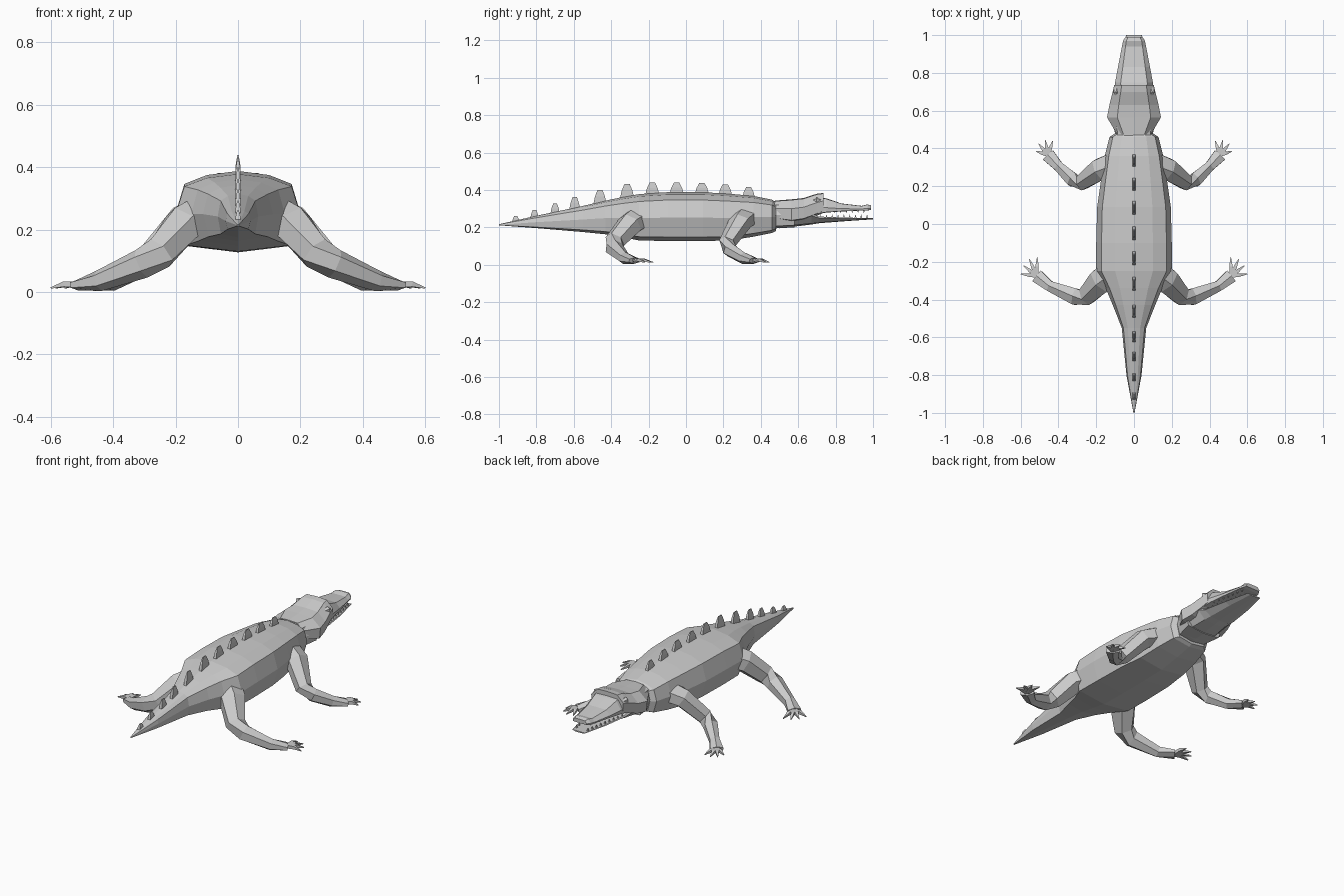
import bpy, bmesh, math
from mathutils import Vector

if "Cube" in bpy.data.objects:
    bpy.data.objects.remove(bpy.data.objects["Cube"])

UP = Vector((0, 0, 1))


def add_part(name, lofts, mirror=False):
    """One flat-shaded object from several lofts (each a list of equal-sized rings)."""
    bm = bmesh.new()
    for rings in lofts:
        rows = [[bm.verts.new(p) for p in r] for r in rings]
        n = len(rows[0])
        for a, b in zip(rows, rows[1:]):
            for i in range(n):
                j = (i + 1) % n
                bm.faces.new((a[i], a[j], b[j], b[i]))
        bm.faces.new(rows[0])
        bm.faces.new(rows[-1])
    bmesh.ops.recalc_face_normals(bm, faces=bm.faces)
    me = bpy.data.meshes.new(name)
    bm.to_mesh(me)
    bm.free()
    ob = bpy.data.objects.new(name, me)
    bpy.context.collection.objects.link(ob)
    if mirror:
        ob.modifiers.new("mirror", 'MIRROR').use_mirror_merge = False
    return ob


def section(profile, y, w, top, bot):
    """Closed symmetric cross-section from a half profile of (width, height) factors."""
    right = [(u * w, y, bot + v * (top - bot)) for u, v in profile]
    left = [(-x, yy, z) for x, yy, z in reversed(right[1:-1])]
    return right + left


def tube(stations, sides=6):
    """Limb along stations of (x, y, z, half width, half height)."""
    pts = [Vector(s[:3]) for s in stations]
    rings = []
    for i, s in enumerate(stations):
        t = (pts[min(i + 1, len(pts) - 1)] - pts[max(i - 1, 0)]).normalized()
        side = t.cross(UP).normalized()
        up = side.cross(t)
        ring = []
        for k in range(sides):
            a = 2 * math.pi * (k + 0.5) / sides
            p = pts[i] + side * s[3] * math.cos(a) + up * s[4] * math.sin(a)
            p.z = max(p.z, 0)
            ring.append(p)
        rings.append(ring)
    return rings


# Body and tail
BODY = [(0, 1), (.5, .95), (.86, .84), (1, .48), (.84, .08), (0, 0)]
add_part("body_and_tail", [[section(BODY, *s) for s in [
    (.48, .10, .335, .18), (.46, .13, .348, .17), (.36, .155, .368, .15),
    (.23, .175, .38, .13), (.09, .195, .388, .127), (-.10, .20, .388, .127),
    (-.25, .20, .378, .13), (-.34, .15, .362, .147), (-.43, .112, .343, .163),
    (-.55, .065, .315, .175), (-.80, .04, .262, .196), (-1, .003, .217, .211)]]])

# Neck
add_part("neck", [[section(BODY, *s) for s in [
    (.44, .12, .34, .18), (.48, .10, .342, .195), (.58, .125, .345, .20)]]])

# Skull and upper jaw
HEAD = [(0, 1), (.62, .97), (1, .6), (.96, .1), (0, 0)]
SNOUT = [(0, 1), (.7, .97), (1, .35), (.97, .03), (0, 0)]
skull = [section(HEAD, *s) for s in [
    (.475, .09, .343, .24), (.565, .143, .35, .225), (.63, .13, .357, .235),
    (.70, .113, .38, .262)]]
skull.append(section(HEAD, .735, .105, .384, .278))
add_part("skull", [skull])
add_part("upper_jaw", [[section(SNOUT, *s) for s in [
    (.67, .11, .37, .265), (.75, .10, .355, .279), (.83, .085, .328, .285),
    (.94, .064, .315, .29), (.97, .058, .323, .29), (.99, .045, .317, .294)]]])

# Lower jaw
JAW = [(0, 1), (.95, 1), (1, .8), (.6, .1), (0, 0)]
add_part("lower_jaw", [[section(JAW, *s) for s in [
    (.50, .09, .28, .195), (.57, .13, .285, .203), (.67, .112, .275, .215),
    (.71, .10, .258, .222), (.85, .077, .252, .233), (1, .042, .25, .243)]]])

# Eyes under the brow
add_part("eyes", [tube([(.085, .675, .338, .008, .010), (.095, .70, .345, .018, .018),
                        (.09, .73, .341, .006, .008)])], True)

# Teeth along both jaws
teeth = []
for i in range(9):
    y = .72 + i * .031
    x = .093 - (y - .72) * .20
    for base, tip, dy in ((.248, .268, 0), (.296, .277, .014)):
        r = .006
        sq = [(-r, -r), (r, -r), (r, r), (-r, r)]
        if y + dy < .97:
            teeth.append([[(x + a * k - .006, y + dy + b * k, z) for a, b in sq]
                          for z, k in ((base, 1), (tip, .08))])
add_part("teeth", teeth, True)

# Row of back plates
plates = []
for y, top, h, w in [(.335, .415, .06, .035), (.21, .43, .06, .037), (.085, .437, .06, .038),
                     (-.05, .439, .06, .038), (-.18, .439, .065, .038), (-.315, .431, .075, .038),
                     (-.46, .40, .075, .035), (-.595, .362, .07, .03), (-.70, .328, .06, .026),
                     (-.81, .293, .045, .023), (-.91, .262, .035, .02)]:
    rows = []
    for f, k, t in ((0, 1, .009), (.55, .75, .007), (1, .38, .002)):
        z = top - h + f * h
        rows.append([(sx * t, y + sy * w * k, z)
                     for sx, sy in ((-1, -1), (1, -1), (1, 1), (-1, 1))])
    plates.append(rows)
add_part("back_plates", plates)


# Legs with clawed toes
def leg(name, stations, tips):
    lofts = [tube(stations)]
    base = Vector(stations[-1][:3])
    for x, y in tips:
        tip = Vector((x, y, .013))
        start = base.lerp(tip, -.1)
        mid = base.lerp(tip, .5) + UP * .008
        lofts.append(tube([(*start, .014, .014), (*mid, .013, .012), (*tip, .002, .003)], 4))
    add_part(name, lofts, True)


leg("front_legs",
    [(.11, .31, .25, .075, .06), (.18, .29, .225, .065, .055), (.275, .22, .115, .045, .048),
     (.325, .235, .08, .042, .04), (.40, .305, .036, .03, .032), (.455, .365, .022, .042, .017)],
    [(.43, .44), (.47, .445), (.505, .425), (.518, .385)])
leg("hind_legs",
    [(.10, -.25, .25, .085, .07), (.175, -.30, .215, .075, .065), (.25, -.38, .125, .055, .056),
     (.31, -.385, .09, .05, .048), (.445, -.33, .036, .032, .034), (.515, -.275, .022, .042, .017)],
    [(.512, -.175), (.555, -.185), (.585, -.22), (.60, -.265)])
